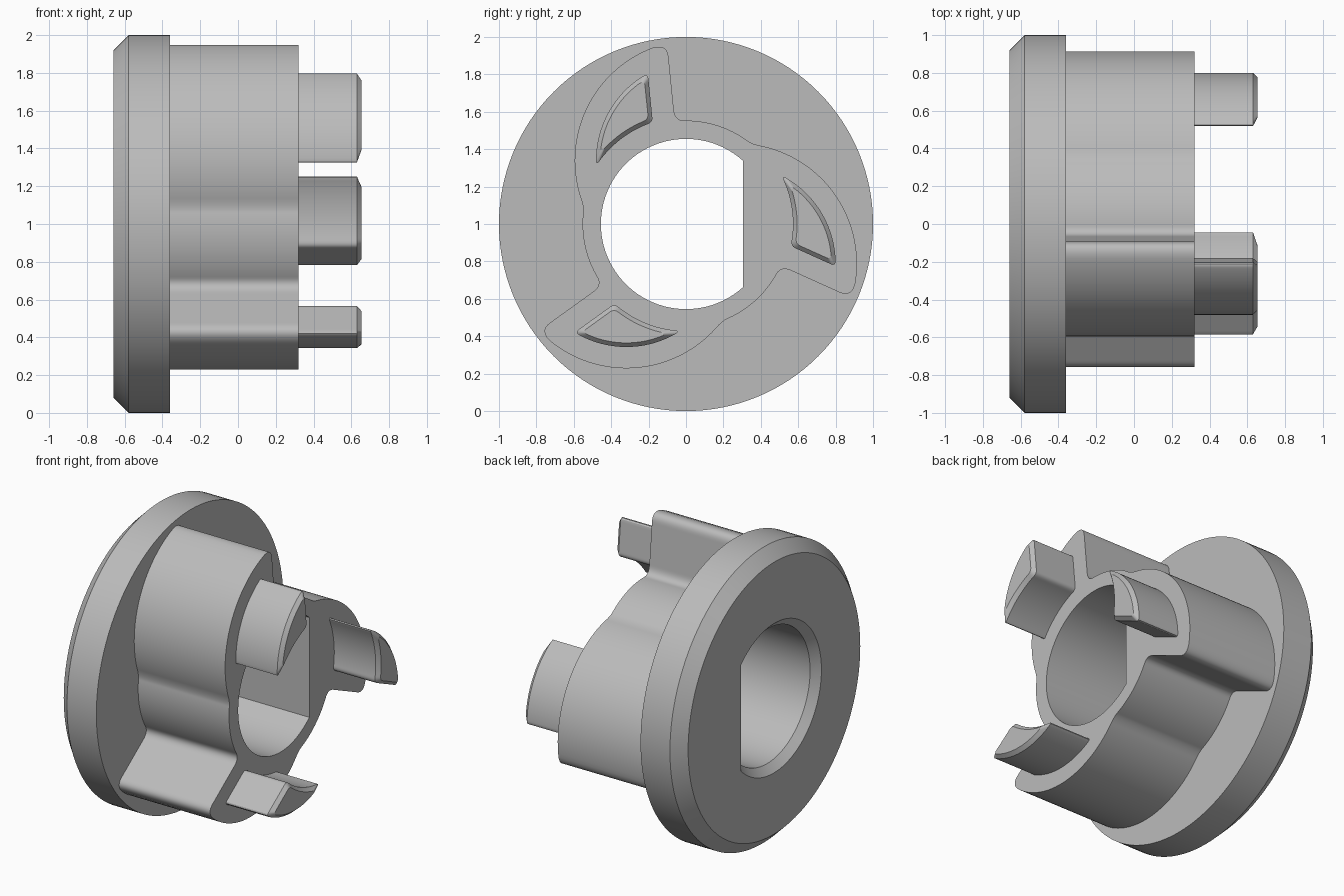
import bpy
import bmesh
import math

if "Cube" in bpy.data.objects:
    bpy.data.objects.remove(bpy.data.objects["Cube"], do_unlink=True)

grey = bpy.data.materials.new("plain grey")
grey.use_nodes = True
GREY = (0.5, 0.5, 0.5, 1)
grey.diffuse_color = GREY
grey.node_tree.nodes["Principled BSDF"].inputs["Base Color"].default_value = GREY

# Sections are drawn as complex numbers: real = y, imaginary = height above the axis.
LOBE = complex(0.049, 0.34)        # centre of the lobe's outer arc
SIDE = complex(0.1, -0.995)        # direction of the lobe's straight side
FLANGE_BACK, FLANGE_FRONT, HUB_END, STUD_END = -0.66, -0.36, 0.32, 0.655


def angle(p):
    return math.atan2(p.imag, p.real)


def turn(a):
    return complex(math.cos(a), math.sin(a))


def arc(centre, a, b, n=40):
    sweep = angle((b - centre) / (a - centre))
    return [centre + (a - centre) * turn(sweep * i / n) for i in range(n + 1)]


def line(a, b, n=40):
    return [a + (b - a) * i / n for i in range(n + 1)]


def meet_line(p, centre, radius):
    """First crossing of the side line through p with a circle."""
    u = SIDE / abs(SIDE)
    w = p - centre
    b = (w * u.conjugate()).real
    return p - u * (b + math.sqrt(b * b - abs(w) ** 2 + radius ** 2))


def meet_ring(ring, radius):
    """Crossing of the ring circle with the lobe circle."""
    d = abs(LOBE)
    c = (ring ** 2 + d ** 2 - radius ** 2) / (2 * ring * d)
    return ring * turn(angle(LOBE) + math.acos(c))


def rounded_loop(edges, n=10):
    """Join (points, end corner size) edges into a loop with rounded corners."""
    trimmed = []
    for i, (pts, r) in enumerate(edges):
        r0 = edges[i - 1][1]
        trimmed.append([p for p in pts if abs(p - pts[0]) >= r0 and abs(p - pts[-1]) >= r])
    loop = []
    for i, pts in enumerate(trimmed):
        a, b, c = pts[-1], edges[i][0][-1], trimmed[(i + 1) % len(trimmed)][0]
        loop += pts
        for k in range(1, n):
            t = k / n
            loop.append(a * (1 - t) ** 2 + 2 * b * t * (1 - t) + c * t * t)
    return loop


def hub_section():
    ring, radius = 0.553, 0.644
    p = complex(-0.08, 0.757)
    root, tip = meet_line(p, 0, ring), meet_line(p, LOBE, radius)
    join = meet_ring(ring, radius)
    third = turn(math.tau / 3)
    lobe = [(arc(0, join / third, root), 0.055),
            (line(root, tip), 0.065),
            (arc(LOBE, tip, join), 0.03)]
    return rounded_loop([([q * third ** k for q in pts], r)
                         for k in range(3) for pts, r in lobe])


def stud_section(inset=0.0):
    ring, radius = 0.572 + inset, 0.53 - inset
    p = complex(-0.19 - inset, 0.667)
    root, tip = meet_line(p, 0, ring), meet_line(p, LOBE, radius)
    join = meet_ring(ring, radius)
    return rounded_loop([(line(root, tip), 0.025),
                         (arc(LOBE, tip, join), 0.025),
                         (arc(0, join, root), 0.025)])


def bore_section(grow=0.0, n=96):
    radius = 0.455 + grow
    a = math.acos((0.305 + grow) / radius)
    return [radius * turn(a + (math.tau - 2 * a) * i / n) for i in range(n + 1)]


def circle(radius, n=128):
    return [radius * turn(math.tau * i / n) for i in range(n)]


def part(name, outer, inner=()):
    """Solid from stacked (x, section) outlines, with an optional through hole."""
    bm = bmesh.new()
    ends = ([], [])
    for stack in (outer, inner):
        if not stack:
            continue
        rings = [[bm.verts.new((x, p.real, 1 + p.imag)) for p in loop] for x, loop in stack]
        for lo, hi in zip(rings, rings[1:]):
            # Sections of unequal count are matched by even resampling upstream
            for i in range(len(lo)):
                bm.faces.new((lo[i - 1], lo[i], hi[i], hi[i - 1]))
        for end, ring in zip(ends, (rings[0], rings[-1])):
            end += [bm.edges.get((ring[i - 1], ring[i])) for i in range(len(ring))]
    for end in ends:
        bmesh.ops.triangle_fill(bm, edges=end, use_beauty=True)
    bmesh.ops.recalc_face_normals(bm, faces=bm.faces)
    mesh = bpy.data.meshes.new(name)
    bm.to_mesh(mesh)
    bm.free()
    mesh.materials.append(grey)
    obj = bpy.data.objects.new(name, mesh)
    bpy.context.collection.objects.link(obj)
    bpy.ops.object.select_all(action='DESELECT')
    obj.select_set(True)
    bpy.context.view_layer.objects.active = obj
    bpy.ops.object.shade_smooth_by_angle(angle=math.radians(32))
    return obj


def resample(loop, n=120):
    """Evenly spaced points along a closed loop."""
    pts = loop + loop[:1]
    lengths = [abs(b - a) for a, b in zip(pts, pts[1:])]
    step, out, i, start = sum(lengths) / n, [], 0, 0.0
    for k in range(n):
        while i < len(lengths) - 1 and start + lengths[i] < k * step:
            start += lengths[i]
            i += 1
        out.append(pts[i] + (pts[i + 1] - pts[i]) * (k * step - start) / lengths[i])
    return out


# Flange: disc with a chamfered back rim and a chamfered D-shaped bore
part("flange",
     [(FLANGE_BACK, circle(0.92)), (-0.58, circle(1)), (FLANGE_FRONT, circle(1))],
     [(FLANGE_BACK, bore_section(0.05)), (FLANGE_BACK + 0.05, bore_section()),
      (FLANGE_FRONT, bore_section())])

# Hub: three swept lobes around the bore
hub = hub_section()
part("lobed_hub", [(FLANGE_FRONT, hub), (HUB_END, hub)],
     [(FLANGE_FRONT, bore_section()), (HUB_END, bore_section())])

# Studs: one chamfered drive dog on each lobe
body, nose = resample(stud_section()), resample(stud_section(0.022))
for k, name in enumerate(("top_stud", "bottom_stud", "back_stud")):
    spin = turn(math.tau * k / 3)
    full, small = [p * spin for p in body], [p * spin for p in nose]
    part(name, [(HUB_END, full), (STUD_END - 0.025, full), (STUD_END, small)])
